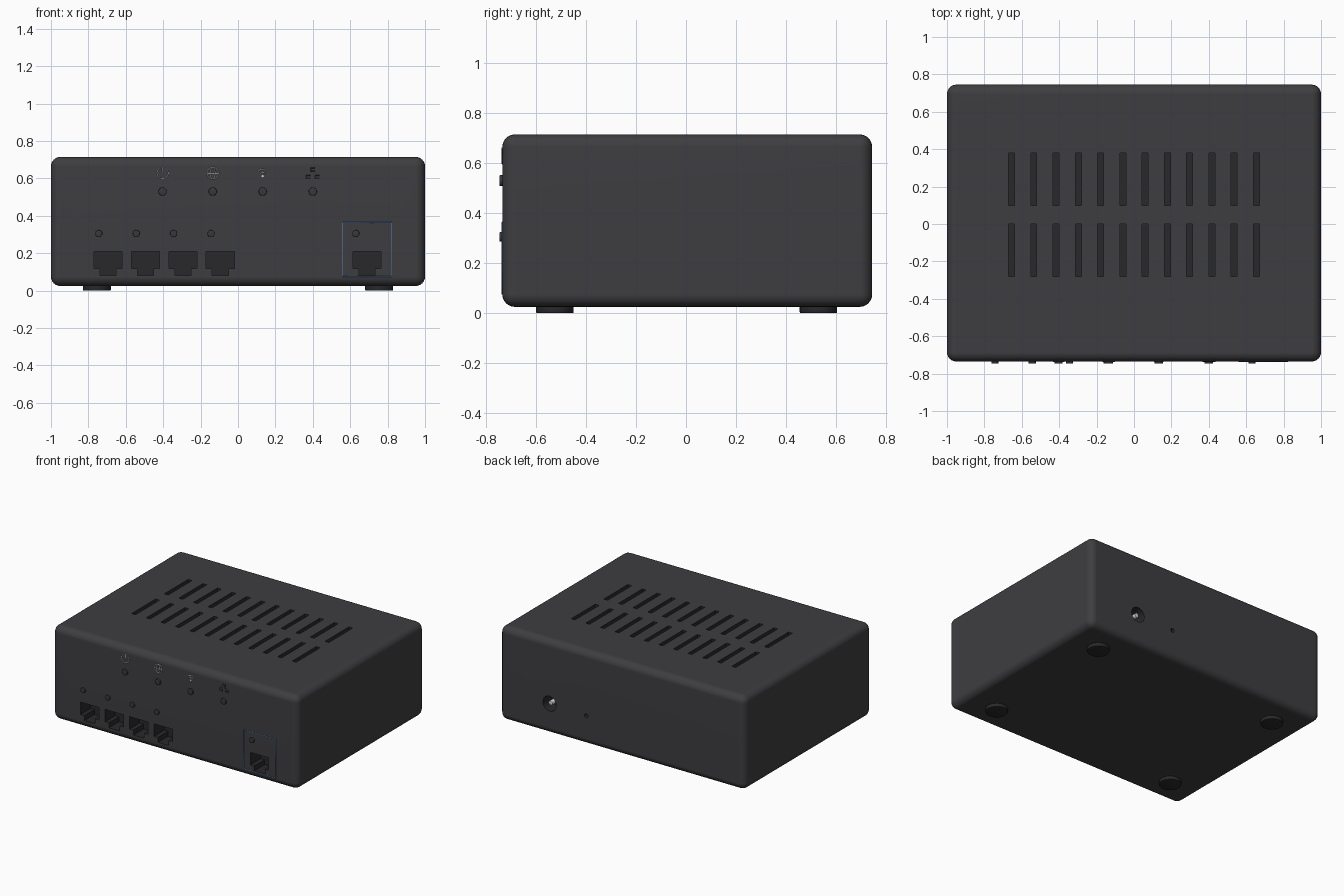
import bpy, bmesh
from math import pi, sin, cos, radians
from mathutils import Matrix, Vector

if "Cube" in bpy.data.objects:
    bpy.data.objects.remove(bpy.data.objects["Cube"])

FRONT, BACK, BOTTOM, TOP = -0.735, 0.745, 0.025, 0.715
PORTS = [-0.695, -0.495, -0.295, -0.095, 0.69]


def material(name, r, g, b):
    m = bpy.data.materials.new(name)
    m.diffuse_color = (r, g, b, 1)
    m.use_nodes = True
    m.node_tree.nodes["Principled BSDF"].inputs["Base Color"].default_value = m.diffuse_color
    return m


SHELL = material("shell_grey", 0.048, 0.048, 0.053)
DARK = material("recess_dark", 0.022, 0.022, 0.025)
LENS = material("lens_grey", 0.04, 0.04, 0.043)
PRINT = material("print_white", 0.6, 0.6, 0.62)
BLUE = material("print_blue", 0.1, 0.25, 0.6)
METAL = material("metal", 0.55, 0.55, 0.55)


def add_box(bm, x0, x1, y0, y1, z0, z1):
    size = Vector((x1 - x0, y1 - y0, z1 - z0))
    mid = Vector((x0 + x1, y0 + y1, z0 + z1)) / 2
    bmesh.ops.create_cube(bm, size=1, matrix=Matrix.Translation(mid) @ Matrix.Diagonal((*size, 1)))


def add_rod(bm, centre, radius, depth, axis='Y', sides=32):
    rot = Matrix.Rotation(pi / 2, 4, 'X') if axis == 'Y' else Matrix.Identity(4)
    bmesh.ops.create_cone(bm, cap_ends=True, segments=sides, radius1=radius, radius2=radius,
                          depth=depth, matrix=Matrix.Translation(centre) @ rot)


def finish(bm, name, mat):
    me = bpy.data.meshes.new(name)
    bmesh.ops.recalc_face_normals(bm, faces=bm.faces)
    bm.to_mesh(me)
    bm.free()
    me.materials.append(mat)
    ob = bpy.data.objects.new(name, me)
    bpy.context.collection.objects.link(ob)
    return ob


def activate(ob):
    bpy.ops.object.select_all(action='DESELECT')
    ob.select_set(True)
    bpy.context.view_layer.objects.active = ob


def smooth(ob):
    activate(ob)
    bpy.ops.object.shade_smooth_by_angle(angle=radians(30))


def rod(name, centre, radius, depth, mat, axis='Y', bevel=0.0):
    bm = bmesh.new()
    add_rod(bm, centre, radius, depth, axis)
    if bevel:
        rims = [e for e in bm.edges if any(len(f.verts) > 4 for f in e.link_faces)]
        bmesh.ops.bevel(bm, geom=rims, offset=bevel, segments=2, affect='EDGES', profile=0.5)
    ob = finish(bm, name, mat)
    smooth(ob)
    return ob


# Rounded housing
bm = bmesh.new()
add_box(bm, -1, 1, FRONT, BACK, BOTTOM, TOP)
bmesh.ops.bevel(bm, geom=bm.edges[:], offset=0.05, segments=6, affect='EDGES', profile=0.5)
housing = finish(bm, "housing", SHELL)

# Cutter: vents, sockets, power jack and reset hole
bm = bmesh.new()
for i in range(12):
    x = -0.655 + i * 0.119
    for y in (-0.14, 0.24):
        add_box(bm, x - 0.016, x + 0.016, y - 0.14, y + 0.14, TOP - 0.05, TOP + 0.05)
outline = [(-0.075, 0.21), (-0.075, 0.118), (-0.043, 0.118), (-0.043, 0.082),
           (0.043, 0.082), (0.043, 0.118), (0.075, 0.118), (0.075, 0.21)]
for px in PORTS:
    face = bm.faces.new([bm.verts.new((px + x, FRONT - 0.05, z)) for x, z in outline])
    ext = bmesh.ops.extrude_face_region(bm, geom=[face], use_keep_orig=True)
    moved = [v for v in ext["geom"] if isinstance(v, bmesh.types.BMVert)]
    bmesh.ops.translate(bm, verts=moved, vec=(0, 0.17, 0))
add_rod(bm, (0.59, BACK, 0.25), 0.055, 0.2)
add_rod(bm, (0.29, BACK, 0.24), 0.015, 0.1, sides=20)
cutter = finish(bm, "cutter", DARK)
cutter.hide_render = True

activate(housing)
cut = housing.modifiers.new("openings", 'BOOLEAN')
cut.operation, cut.solver, cut.object = 'DIFFERENCE', 'EXACT', cutter
cut.material_mode = 'TRANSFER'
bpy.ops.object.modifier_apply(modifier=cut.name)
bpy.data.objects.remove(cutter)
smooth(housing)
weighted = housing.modifiers.new("weighted_normals", 'WEIGHTED_NORMAL')
weighted.keep_sharp = True

# Power jack pin and rubber feet
rod("jack_pin", (0.59, BACK - 0.055, 0.25), 0.017, 0.09, METAL, bevel=0.005)
for x in (-0.755, 0.755):
    for y in (-0.525, 0.53):
        rod("rubber_foot", (x, y, 0.02), 0.075, 0.04, DARK, axis='Z', bevel=0.004)

# Status lights, then one light above each socket
for x in (-0.403, -0.135, 0.132, 0.4):
    rod("status_light", (x, FRONT, 0.53), 0.022, 0.024, LENS, bevel=0.003)
for x in PORTS[:4]:
    rod("port_light", (x - 0.049, FRONT, 0.305), 0.019, 0.024, LENS, bevel=0.003)
rod("uplink_light", (0.63, FRONT, 0.305), 0.019, 0.024, LENS, bevel=0.003)


# Printed line work on the front face
def lines(name, strokes, origin, mat, width=0.0022):
    cu = bpy.data.curves.new(name, 'CURVE')
    cu.dimensions, cu.bevel_depth, cu.bevel_resolution = '3D', width, 0
    cu.use_fill_caps = True
    for pts, closed in strokes:
        sp = cu.splines.new('POLY')
        sp.points.add(len(pts) - 1)
        for p, (x, z) in zip(sp.points, pts):
            p.co = (origin[0] + x, FRONT - 0.0005, origin[1] + z, 1)
        sp.use_cyclic_u = closed
    cu.materials.append(mat)
    ob = bpy.data.objects.new(name, cu)
    bpy.context.collection.objects.link(ob)
    activate(ob)
    bpy.ops.object.convert(target='MESH')


def arc(rx, rz, a0=0, a1=360, cz=0.0, n=24):
    full = a1 - a0 == 360
    angles = [radians(a0 + (a1 - a0) * i / (n if full else n - 1)) for i in range(n)]
    return [(rx * cos(a), cz + rz * sin(a)) for a in angles], full


def rect(x0, x1, z0, z1):
    return [(x0, z0), (x1, z0), (x1, z1), (x0, z1)], True


lines("power_icon", [arc(0.03, 0.03, 120, 420), ([(0, 0.004), (0, 0.034)], False)],
      (-0.403, 0.628), PRINT)
lines("globe_icon", [arc(0.031, 0.031), arc(0.013, 0.031), ([(-0.031, 0), (0.031, 0)], False)],
      (-0.135, 0.628), PRINT)
lines("wireless_icon", [arc(0.019, 0.019, 45, 135, -0.016, 10), arc(0.036, 0.036, 45, 135, -0.016, 12)],
      (0.132, 0.628), PRINT)
rod("wireless_icon_dot", (0.132, FRONT, 0.612), 0.006, 0.006, PRINT)
lines("network_icon", [rect(-0.01, 0.01, 0.012, 0.028), rect(-0.034, -0.014, -0.028, -0.012),
                       rect(0.014, 0.034, -0.028, -0.012), ([(0, 0.012), (0, 0)], False),
                       ([(-0.024, -0.012), (-0.024, 0), (0.024, 0), (0.024, -0.012)], False)],
      (0.4, 0.628), LENS)
lines("uplink_frame", [rect(0.56, 0.822, 0.076, 0.364)], (0, 0), BLUE, 0.003)
